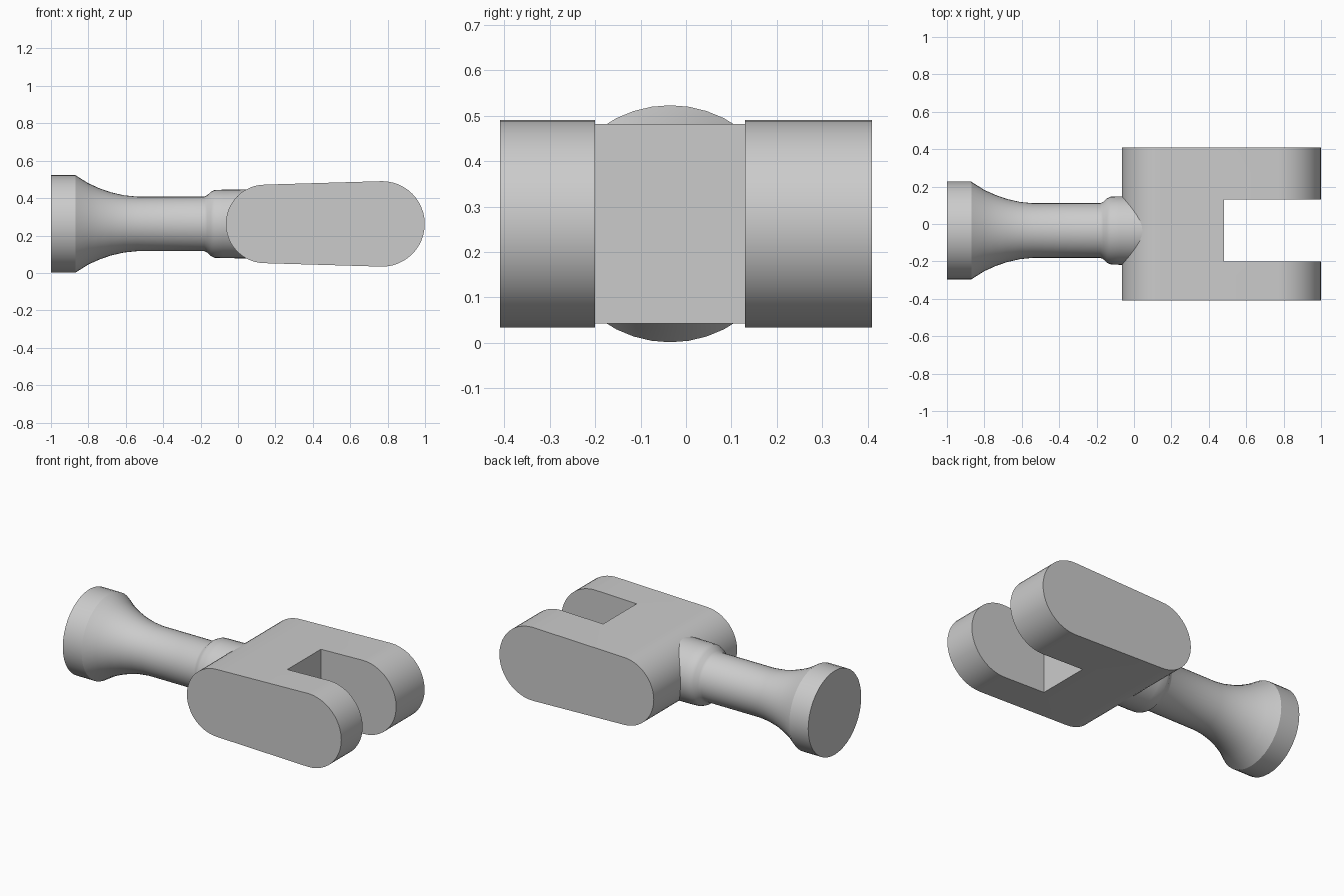
import bpy, bmesh, math
from mathutils import Matrix

if "Cube" in bpy.data.objects:
    bpy.data.objects.remove(bpy.data.objects["Cube"], do_unlink=True)

AXIS_Z = 0.262
SHAFT_Y = -0.035

grey = bpy.data.materials.new("plain_grey")
grey.use_nodes = True
colour = (0.6, 0.6, 0.6, 1)
grey.diffuse_color = colour
grey.node_tree.nodes["Principled BSDF"].inputs["Base Color"].default_value = colour


def make_object(name, bm):
    bmesh.ops.recalc_face_normals(bm, faces=bm.faces)
    mesh = bpy.data.meshes.new(name)
    bm.to_mesh(mesh)
    bm.free()
    mesh.materials.append(grey)
    obj = bpy.data.objects.new(name, mesh)
    bpy.context.collection.objects.link(obj)
    return obj


def select_only(obj):
    bpy.ops.object.select_all(action='DESELECT')
    obj.select_set(True)
    bpy.context.view_layer.objects.active = obj


def arc(cx, radius, start, end, steps):
    angles = [start + (end - start) * i / steps for i in range(steps + 1)]
    return [(cx + radius * math.cos(a), AXIS_Z + radius * math.sin(a)) for a in angles]


def lathe(name, profile, sides=40):
    """Revolve (x, radius) pairs about the shaft axis and cap both ends."""
    bm = bmesh.new()
    rings = []
    for x, r in profile:
        rings.append([bm.verts.new((x, SHAFT_Y + r * math.sin(t), AXIS_Z + r * math.cos(t)))
                      for t in (math.tau * i / sides for i in range(sides))])
    for a, b in zip(rings, rings[1:]):
        for i in range(sides):
            j = (i + 1) % sides
            bm.faces.new((a[i], a[j], b[j], b[i]))
    bm.faces.new(rings[0])
    bm.faces.new(rings[-1])
    return make_object(name, bm)


# Fork block: rounded, slightly tapering side outline, extruded across y
outline = (arc(0.77, 0.2285, -math.pi / 2, math.pi / 2, 24)
           + arc(0.145, 0.21, math.pi / 2, math.pi * 1.5, 24))
bm = bmesh.new()
side = bm.faces.new([bm.verts.new((x, -0.41, z)) for x, z in outline])
grown = bmesh.ops.extrude_face_region(bm, geom=[side])["geom"]
bmesh.ops.translate(bm, vec=(0, 0.82, 0),
                    verts=[v for v in grown if isinstance(v, bmesh.types.BMVert)])
fork = make_object("fork", bm)

# Slot between the two prongs
bm = bmesh.new()
bmesh.ops.create_cube(bm, size=1, matrix=Matrix.Translation((0.88, SHAFT_Y, AXIS_Z))
                      @ Matrix.Diagonal((0.8, 0.33, 1, 1)))
cutter = make_object("slot_cutter", bm)
cutter.hide_render = True
cut = fork.modifiers.new("slot", 'BOOLEAN')
cut.operation = 'DIFFERENCE'
cut.solver = 'EXACT'
cut.object = cutter
select_only(fork)
bpy.ops.object.modifier_apply(modifier=cut.name)
bpy.data.objects.remove(cutter, do_unlink=True)

# Shaft: wide end, flared neck, plain rod and collar sunk into the fork
shaft = lathe("shaft", [
    (-1.0, 0.261), (-0.87, 0.261), (-0.80, 0.217), (-0.74, 0.190), (-0.68, 0.169),
    (-0.61, 0.153), (-0.54, 0.146), (-0.18, 0.146), (-0.165, 0.153), (-0.145, 0.172),
    (-0.125, 0.181), (-0.08, 0.183), (0.02, 0.184), (0.10, 0.186)])

for part in (fork, shaft):
    select_only(part)
    bpy.ops.object.shade_smooth_by_angle(angle=math.radians(30))
